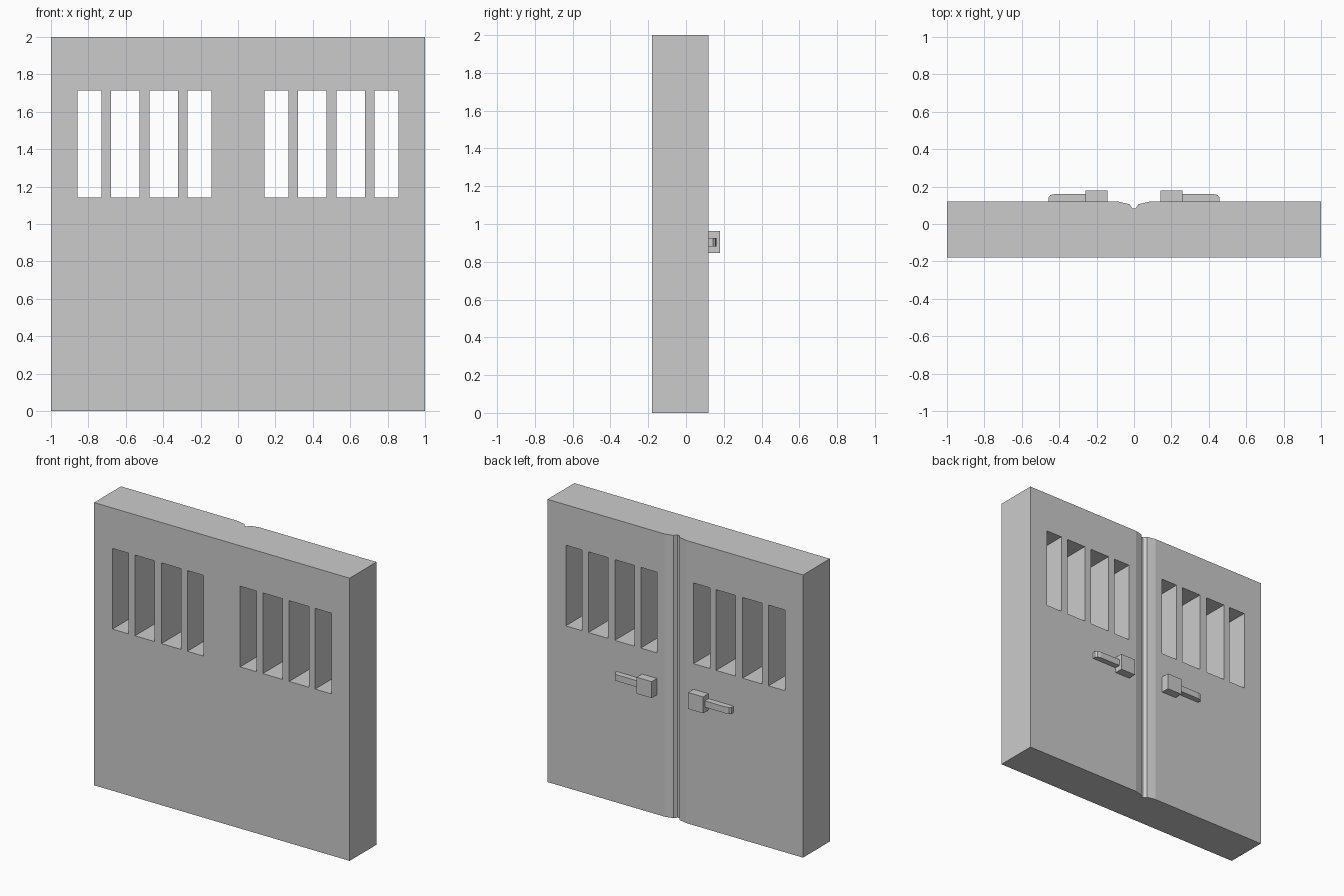
import bpy, bmesh
from mathutils import Vector

if "Cube" in bpy.data.objects:
    bpy.data.objects.remove(bpy.data.objects["Cube"])


def prism(name, outline, z0, z1):
    """Extrude an x-y outline from z0 to z1."""
    bm = bmesh.new()
    face = bm.faces.new([bm.verts.new((x, y, z0)) for x, y in outline])
    ext = bmesh.ops.extrude_face_region(bm, geom=[face])
    top = [g for g in ext["geom"] if isinstance(g, bmesh.types.BMVert)]
    bmesh.ops.translate(bm, verts=top, vec=(0, 0, z1 - z0))
    bmesh.ops.recalc_face_normals(bm, faces=bm.faces)
    mesh = bpy.data.meshes.new(name)
    bm.to_mesh(mesh)
    bm.free()
    obj = bpy.data.objects.new(name, mesh)
    bpy.context.collection.objects.link(obj)
    return obj


def rect(x0, x1, y0, y1):
    return [(x0, y0), (x1, y0), (x1, y1), (x0, y1)]


def flip(outline, side):
    return [(side * x, y) for x, y in outline]


# Door slab with a shallow groove between the two leaves at the back
FRONT, BACK = -0.18, 0.12
groove = [(0.085, BACK), (0.025, 0.106), (0.008, 0.084)]
slab = prism("double_door", [(-1, FRONT), (1, FRONT), (1, BACK)] + groove
             + flip(groove[::-1], -1) + [(-1, BACK)], 0, 2)

# Window openings: cutting only the gaps leaves full-depth bars standing
gaps = [(0.143, 0.27), (0.32, 0.473), (0.527, 0.68), (0.73, 0.857)]
for side in (-1, 1):
    for a, b in gaps:
        cutter = prism("window_cutter", flip(rect(a, b, -0.4, 0.4), side), 1.143, 1.714)
        cutter.hide_render = True
        mod = slab.modifiers.new("window_gap", "BOOLEAN")
        mod.operation, mod.solver, mod.object = "DIFFERENCE", "EXACT", cutter
        bpy.context.view_layer.objects.active = slab
        bpy.ops.object.modifier_apply(modifier=mod.name)
        bpy.data.objects.remove(cutter)

# Handles: square block with a lever that tapers at its outer end
lever = [(0.25, BACK), (0.457, BACK), (0.457, 0.143), (0.447, 0.155), (0.42, 0.161), (0.25, 0.161)]
for side, label in ((-1, "left"), (1, "right")):
    prism(f"{label}_handle_block", flip(rect(0.143, 0.26, BACK, 0.18), side), 0.846, 0.962)
    prism(f"{label}_handle_lever", flip(lever, side), 0.882, 0.927)
